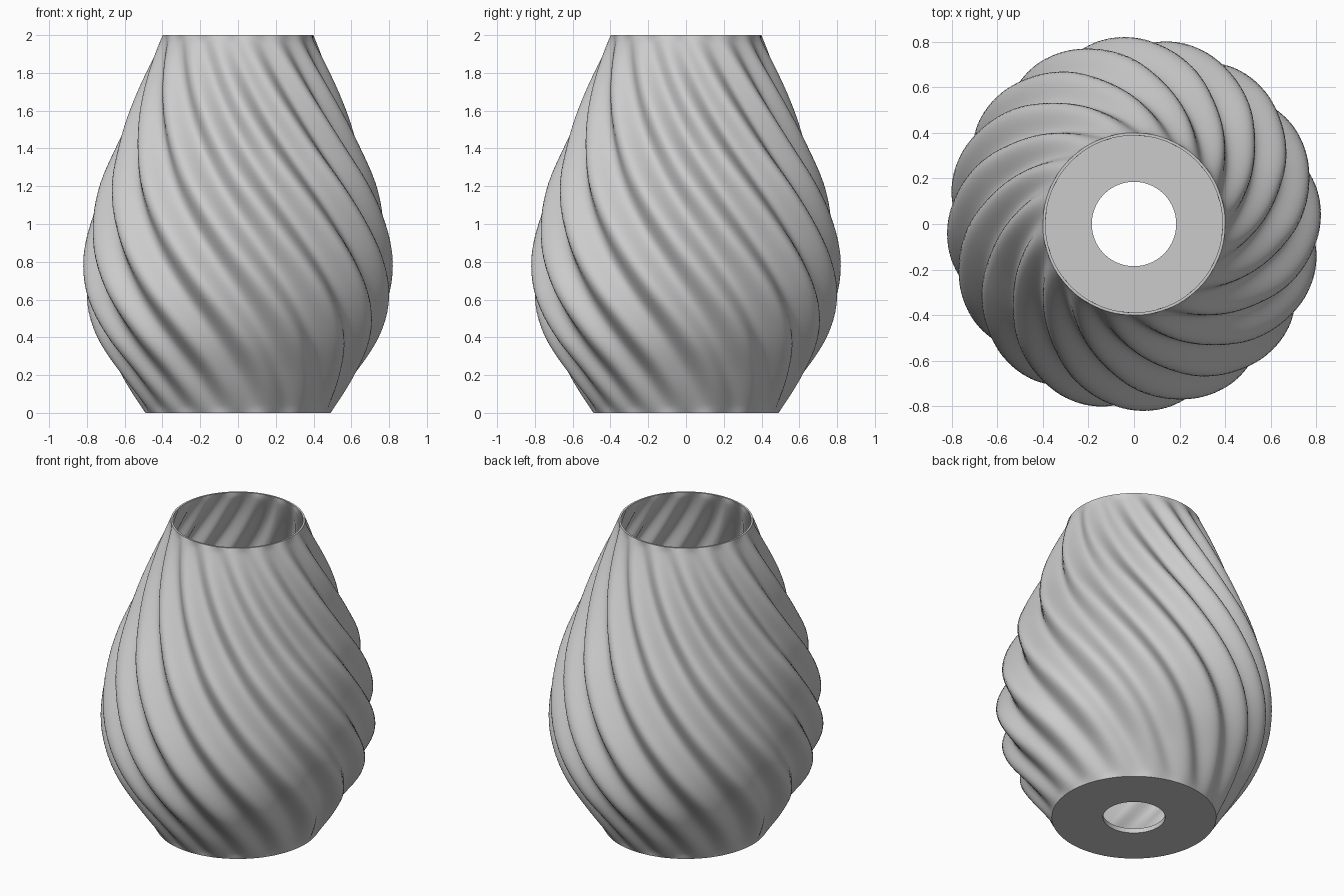
import bpy, bmesh, math

cube = bpy.data.objects.get("Cube")
if cube:
    bpy.data.objects.remove(cube, do_unlink=True)

HEIGHT = 2.0
LOBES = 16
TWIST = math.radians(54)      # turn per unit of height
PHASE = math.radians(6.5)     # ridge direction at the widest level
WIDEST = 0.72
WAVE = 0.042                  # ripple amplitude
WALL = 0.012
FLOOR = 0.03
HOLE = 0.185
SEGMENTS = 320
ROWS = 90
STEP = 0.2
# Ridge radius at even height steps
RIDGE = [0.49, 0.625, 0.745, 0.81, 0.82, 0.79, 0.735, 0.655, 0.575, 0.49, 0.40]


def ridge_radius(z):
    """Smooth interpolation through the ridge radii."""
    last = len(RIDGE) - 1
    i = min(int(z / STEP), last - 1)
    t = z / STEP - i
    b, c = RIDGE[i], RIDGE[i + 1]
    a = RIDGE[i - 1] if i > 0 else 2 * b - c
    d = RIDGE[i + 2] if i + 2 <= last else 2 * c - b
    return b + 0.5 * t * (c - a + t * (2 * a - 5 * b + 4 * c - d + t * (3 * (b - c) + d - a)))


def wall_radius(z, angle):
    """Twisted ripple that fades out at both rims."""
    fade = max(0.0, math.sin(math.pi * z / HEIGHT)) ** 0.6
    wave = math.cos(LOBES * (angle - PHASE + TWIST * (z - WIDEST)))
    return ridge_radius(z) + WAVE * fade * (wave - 1)


def add_ring(bm, z, radius_at):
    ring = []
    for s in range(SEGMENTS):
        angle = 2 * math.pi * s / SEGMENTS
        r = radius_at(angle)
        ring.append(bm.verts.new((r * math.cos(angle), r * math.sin(angle), z)))
    return ring


bm = bmesh.new()
rings = []

# Outer wall, bottom to top
for row in range(ROWS + 1):
    z = HEIGHT * row / ROWS
    rings.append(add_ring(bm, z, lambda a: wall_radius(z, a)))

# Inner wall, top down to the floor
for row in range(ROWS, -1, -1):
    z = FLOOR + (HEIGHT - FLOOR) * row / ROWS
    rings.append(add_ring(bm, z, lambda a: wall_radius(z, a) - WALL))

# Floor with a round hole
rings.append(add_ring(bm, FLOOR, lambda a: HOLE))
rings.append(add_ring(bm, 0, lambda a: HOLE))

# Closed skin around the whole section
for lower, upper in zip(rings, rings[1:] + rings[:1]):
    for s in range(SEGMENTS):
        n = (s + 1) % SEGMENTS
        bm.faces.new((lower[s], lower[n], upper[n], upper[s]))
bmesh.ops.recalc_face_normals(bm, faces=bm.faces)

mesh = bpy.data.meshes.new("twisted_shade")
bm.to_mesh(mesh)
bm.free()
shade = bpy.data.objects.new("twisted_shade", mesh)
bpy.context.collection.objects.link(shade)

# Plain grey material
grey = bpy.data.materials.new("light_grey")
grey.use_nodes = True
colour = (0.6, 0.6, 0.6, 1)
grey.diffuse_color = colour
for node in grey.node_tree.nodes:
    if node.type == 'BSDF_PRINCIPLED':
        node.inputs["Base Color"].default_value = colour
mesh.materials.append(grey)

# Smooth wall with sharp rims
bpy.ops.object.select_all(action='DESELECT')
shade.select_set(True)
bpy.context.view_layer.objects.active = shade
bpy.ops.object.shade_smooth_by_angle(angle=math.radians(35))
